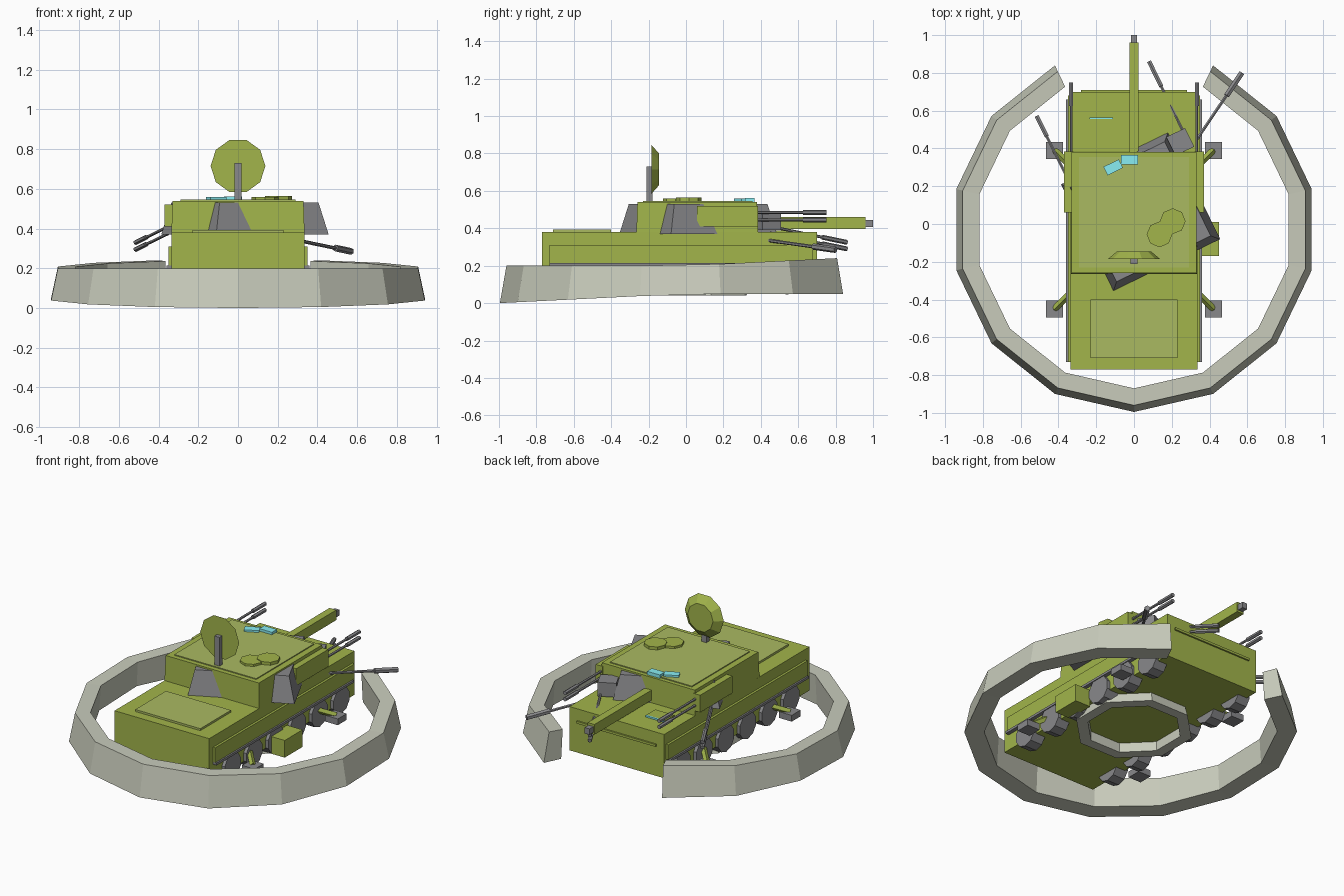
import bpy, bmesh
from math import sin, cos, pi, radians, atan2
from mathutils import Vector, Matrix

if "Cube" in bpy.data.objects:
    bpy.data.objects.remove(bpy.data.objects["Cube"])


def mat(name, col):
    m = bpy.data.materials.new(name)
    m.diffuse_color = (*col, 1)
    m.use_nodes = True
    m.node_tree.nodes["Principled BSDF"].inputs["Base Color"].default_value = m.diffuse_color
    return m


GREEN = mat("olive", (0.36, 0.46, 0.07))
LIGHT = mat("light_olive", (0.40, 0.49, 0.12))
DARK = mat("dark_metal", (0.25, 0.25, 0.26))
EARTH = mat("earth", (0.58, 0.60, 0.50))
CYAN = mat("glass", (0.25, 0.85, 0.9))


def finish(name, bm, m):
    bmesh.ops.recalc_face_normals(bm, faces=bm.faces)
    me = bpy.data.meshes.new(name)
    bm.to_mesh(me)
    bm.free()
    ob = bpy.data.objects.new(name, me)
    me.materials.append(m)
    bpy.context.collection.objects.link(ob)
    return ob


def box(name, x0, x1, y0, y1, z0, z1, m, rot=0, taper=1.0):
    """Box from its limits, turned about z, with a scaled top."""
    bm = bmesh.new()
    bmesh.ops.create_cube(bm, size=1)
    for v in bm.verts:
        k = taper if v.co.z > 0 else 1
        v.co = (v.co.x * (x1 - x0) * k, v.co.y * (y1 - y0) * k, v.co.z * (z1 - z0))
    bm.transform(Matrix.Translation(((x0 + x1) / 2, (y0 + y1) / 2, (z0 + z1) / 2))
                 @ Matrix.Rotation(radians(rot), 4, 'Z'))
    return finish(name, bm, m)


def rod(name, a, b, r, m, sides=8, r2=None):
    """Cylinder or cone from point a to point b."""
    a, b = Vector(a), Vector(b)
    d = b - a
    bm = bmesh.new()
    bmesh.ops.create_cone(bm, cap_ends=True, segments=sides, radius1=r,
                          radius2=r if r2 is None else r2, depth=d.length)
    bm.transform(Matrix.Translation((a + b) / 2) @ d.to_track_quat('Z', 'Y').to_matrix().to_4x4())
    return finish(name, bm, m)


def gun(name, a, b):
    """Thin barrel with a thicker muzzle on its last third."""
    a, b = Vector(a), Vector(b)
    rod(name + "_barrel", a, b, 0.008, DARK, 6)
    rod(name + "_muzzle", a.lerp(b, 0.68), b, 0.013, DARK, 6)


def ring(name, section, angles, centre_y, m, closed):
    """Sweep a four-sided section(y) -> [(radius, z)] around z."""
    bm = bmesh.new()
    loops = []
    for t in angles:
        loop = []
        for r, zf in section:
            y = r * sin(t) + centre_y
            loop.append(bm.verts.new((r * cos(t), y, zf(y))))
        loops.append(loop)
    n = len(loops)
    for i in range(n if closed else n - 1):
        p, q = loops[i], loops[(i + 1) % n]
        for j in range(4):
            k = (j + 1) % 4
            bm.faces.new((p[j], p[k], q[k], q[j]))
    if not closed:
        bm.faces.new(loops[0])
        bm.faces.new(loops[-1])
    return finish(name, bm, m)


# Earth bank: 14-sided, open at the back, rising slightly
low = lambda y: 0.05 + 0.05 * min(y, 0)
high = lambda y: 0.20 + 0.05 * max(y, 0)
ring("earth_bank", [(0.965, low), (0.93, high), (0.84, high), (0.85, low)],
     [-pi / 2 + i * 2 * pi / 14 for i in range(-6, 7)], -0.03, EARTH, False)

# Octagonal pedestal under the hull
ring("pedestal", [(0.35, lambda y: 0.04), (0.33, lambda y: 0.12),
                  (0.28, lambda y: 0.12), (0.28, lambda y: 0.04)],
     [pi / 8 + i * pi / 4 for i in range(8)], 0, EARTH, True)

# Hull
box("hull", -0.335, 0.335, -0.77, 0.70, 0.10, 0.38, GREEN)
box("engine_deck", -0.23, 0.23, -0.71, -0.40, 0.38, 0.393, LIGHT)
box("nose_bar", -0.28, 0.28, 0.70, 0.71, 0.29, 0.305, GREEN)
box("driver_hatch", -0.24, -0.105, 0.46, 0.555, 0.38, 0.387, GREEN)
box("driver_glass", -0.235, -0.11, 0.555, 0.565, 0.38, 0.39, CYAN)

# Running gear, stabilisers and side guns on both sides
for s, side in ((-1, "left"), (1, "right")):
    def sbox(name, x0, x1, *rest, **kw):
        return box(f"{side}_{name}", min(s * x0, s * x1), max(s * x0, s * x1), *rest, **kw)
    sbox("side_panel", 0.33, 0.35, -0.73, 0.68, 0.215, 0.31, GREEN)
    sbox("side_rail", 0.335, 0.36, -0.73, 0.66, 0.20, 0.215, DARK)
    for i in range(6):
        y = -0.56 + i * 0.22
        rod(f"{side}_wheel_{i}", (s * 0.27, y, 0.13), (s * 0.355, y, 0.13), 0.085, DARK, 10)
    for y, d, end in ((0.39, -1, "back"), (-0.45, 1, "front")):
        sbox(f"{end}_foot", 0.375, 0.465, y - 0.045, y + 0.045, 0.075, 0.115, DARK)
        rod(f"{side}_{end}_strut", (s * 0.31, y + d * 0.11, 0.17), (s * 0.42, y, 0.11),
            0.018, GREEN, 4)
    sbox("cheek", 0.32, 0.37, 0.06, 0.385, 0.41, 0.52, GREEN)
    for z in (0.445, 0.485):
        gun(f"{side}_gun_{z}", (s * 0.333, 0.36, z), (s * 0.333, 0.75, z))
box("tool_box", 0.34, 0.45, -0.17, 0.01, 0.06, 0.17, GREEN)

# Turret with a turned armour block pushed through it
box("turret", -0.335, 0.335, -0.265, 0.385, 0.375, 0.54, GREEN, taper=0.985)
box("roof_panel", -0.29, 0.29, -0.23, 0.355, 0.535, 0.546, LIGHT)
box("turned_armour", 0.035 - 0.315, 0.035 + 0.315, 0.065 - 0.315, 0.065 + 0.315,
    0.37, 0.53, DARK, rot=26, taper=0.88)
box("gun_mount", 0.19, 0.30, 0.38, 0.49, 0.39, 0.48, DARK, rot=26)
for i, (x, y) in enumerate(((0.205, 0.015), (0.135, -0.055))):
    rod(f"hatch_{i}", (x, y, 0.53), (x, y, 0.565 - i * 0.005), 0.068, GREEN, 8)
box("sight", -0.07, 0.02, 0.315, 0.365, 0.54, 0.562, CYAN)
box("turned_sight", -0.155, -0.065, 0.275, 0.325, 0.54, 0.558, CYAN, rot=26)

# Main gun
box("main_barrel", -0.024, 0.024, 0.37, 0.96, 0.395, 0.46, GREEN)
box("main_muzzle", -0.017, 0.017, 0.95, 1.0, 0.407, 0.445, DARK)

# Drooping twin guns
for i, dz in enumerate((0, -0.035)):
    gun(f"inner_gun_{i}", (0.28, 0.45, 0.41 + dz), (0.08, 0.86, 0.325 + dz))
    gun(f"outer_left_gun_{i}", (-0.35, 0.24, 0.41 + dz), (-0.515, 0.57, 0.33 + dz))
rod("outer_right_barrel", (0.28, 0.37, 0.345), (0.57, 0.80, 0.285), 0.009, DARK, 6)
rod("outer_right_muzzle", (0.49, 0.68, 0.302), (0.57, 0.80, 0.285), 0.017, DARK, 6)

# Radar dish on a mast
box("mast", -0.018, 0.018, -0.212, -0.18, 0.53, 0.73, DARK)
bm = bmesh.new()
bmesh.ops.create_cone(bm, cap_ends=True, segments=10, radius1=0.138, radius2=0.09, depth=0.04)
bm.transform(Matrix.Translation((0, -0.165, 0.715)) @ Matrix.Rotation(-pi / 2, 4, 'X')
             @ Matrix.Rotation(pi / 10, 4, 'Z'))
finish("radar_dish", bm, GREEN)
